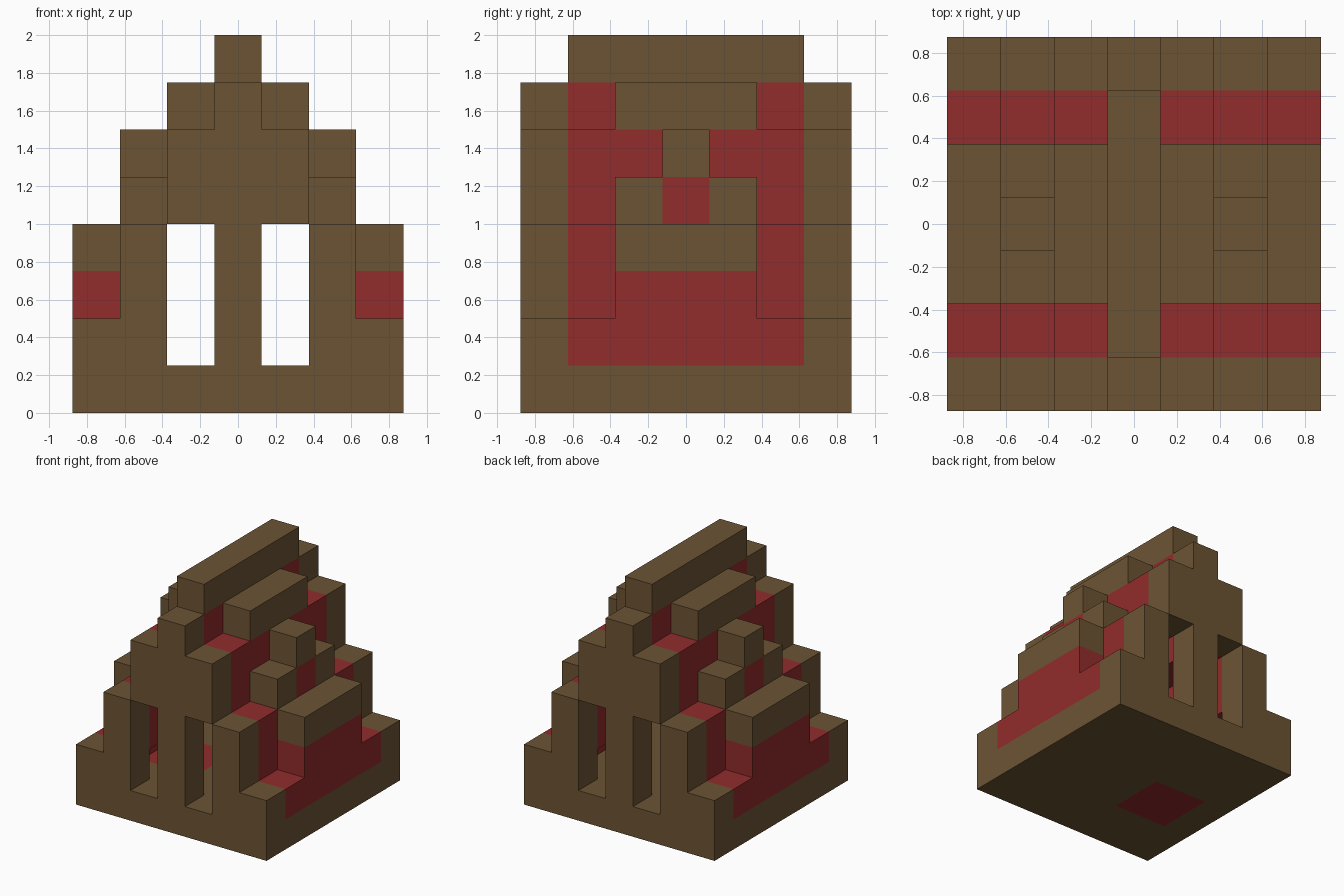
import bpy
import bmesh
from mathutils import Vector

CELL = 0.25

cube = bpy.data.objects.get("Cube")
if cube:
    bpy.data.objects.remove(cube, do_unlink=True)


def make_material(name, colour):
    mat = bpy.data.materials.new(name)
    mat.use_nodes = True
    mat.diffuse_color = colour
    mat.node_tree.nodes["Principled BSDF"].inputs["Base Color"].default_value = colour
    return mat


brown = make_material("timber brown", (0.15, 0.088, 0.034, 1))
red = make_material("cloth red", (0.285, 0.025, 0.025, 1))

cells = {}   # grid cell -> part name
parts = {}   # part name -> material


def fill(part, mat, xs, ys, zs, mirror=True):
    """Fill an inclusive block of cells, mirrored across both centre planes."""
    parts[part] = mat
    signs = (1, -1) if mirror else (1,)
    for x in range(xs[0], xs[1] + 1):
        for y in range(ys[0], ys[1] + 1):
            for z in range(zs[0], zs[1] + 1):
                for sx in signs:
                    for sy in signs:
                        cells[(sx * x, sy * y, z)] = part


# Floor slab with an off-centre red patch
fill("floor", brown, (0, 3), (0, 3), (0, 0))
fill("floor_patch", red, (-2, -1), (-1, 0), (0, 0), mirror=False)

# Stepped end walls, each with two tall openings
fill("end_walls", brown, (3, 3), (3, 3), (1, 1))
fill("end_walls", brown, (2, 2), (3, 3), (1, 3))
fill("end_walls", brown, (1, 1), (3, 3), (4, 5))
fill("end_walls", brown, (0, 0), (3, 3), (1, 6))

# Red stepped roof shell over the hollow inside
fill("roof_shell", red, (3, 3), (0, 2), (1, 1))
fill("roof_shell", red, (2, 2), (0, 2), (2, 3))
fill("roof_shell", red, (1, 1), (0, 2), (4, 5))
fill("roof_shell", red, (0, 0), (0, 2), (6, 6))

# Raised red courses below the brown beams
fill("side_panels", red, (3, 3), (0, 1), (2, 2))
fill("dormer_panels", red, (2, 2), (0, 0), (4, 4))

# Brown beams, dormers and ridge
fill("eave_beams", brown, (3, 3), (0, 1), (3, 3))
fill("dormer_shoulders", brown, (2, 2), (1, 1), (4, 4))
fill("dormer_caps", brown, (2, 2), (0, 0), (5, 5))
fill("upper_beams", brown, (1, 1), (0, 1), (6, 6))
fill("ridge_beam", brown, (0, 0), (0, 2), (7, 7))


def build_part(name, mat):
    """Make one mesh from the exposed sides of the part's cells."""
    bm = bmesh.new()
    for cell, part in cells.items():
        if part != name:
            continue
        centre = Vector(cell) + Vector((0, 0, 0.5))
        for axis in range(3):
            for sign in (1, -1):
                normal = Vector((0, 0, 0))
                normal[axis] = sign
                neighbour = tuple(int(a + b) for a, b in zip(cell, normal))
                if neighbour in cells:
                    continue
                u = Vector((0, 0, 0))
                u[(axis + 1) % 3] = 0.5
                v = normal.cross(u)
                middle = centre + normal * 0.5
                corners = (middle - u - v, middle + u - v, middle + u + v, middle - u + v)
                bm.faces.new([bm.verts.new(c * CELL) for c in corners])
    bmesh.ops.remove_doubles(bm, verts=bm.verts, dist=0.001)
    mesh = bpy.data.meshes.new(name)
    bm.to_mesh(mesh)
    bm.free()
    mesh.materials.append(mat)
    bpy.context.scene.collection.objects.link(bpy.data.objects.new(name, mesh))


for part_name, material in parts.items():
    build_part(part_name, material)
